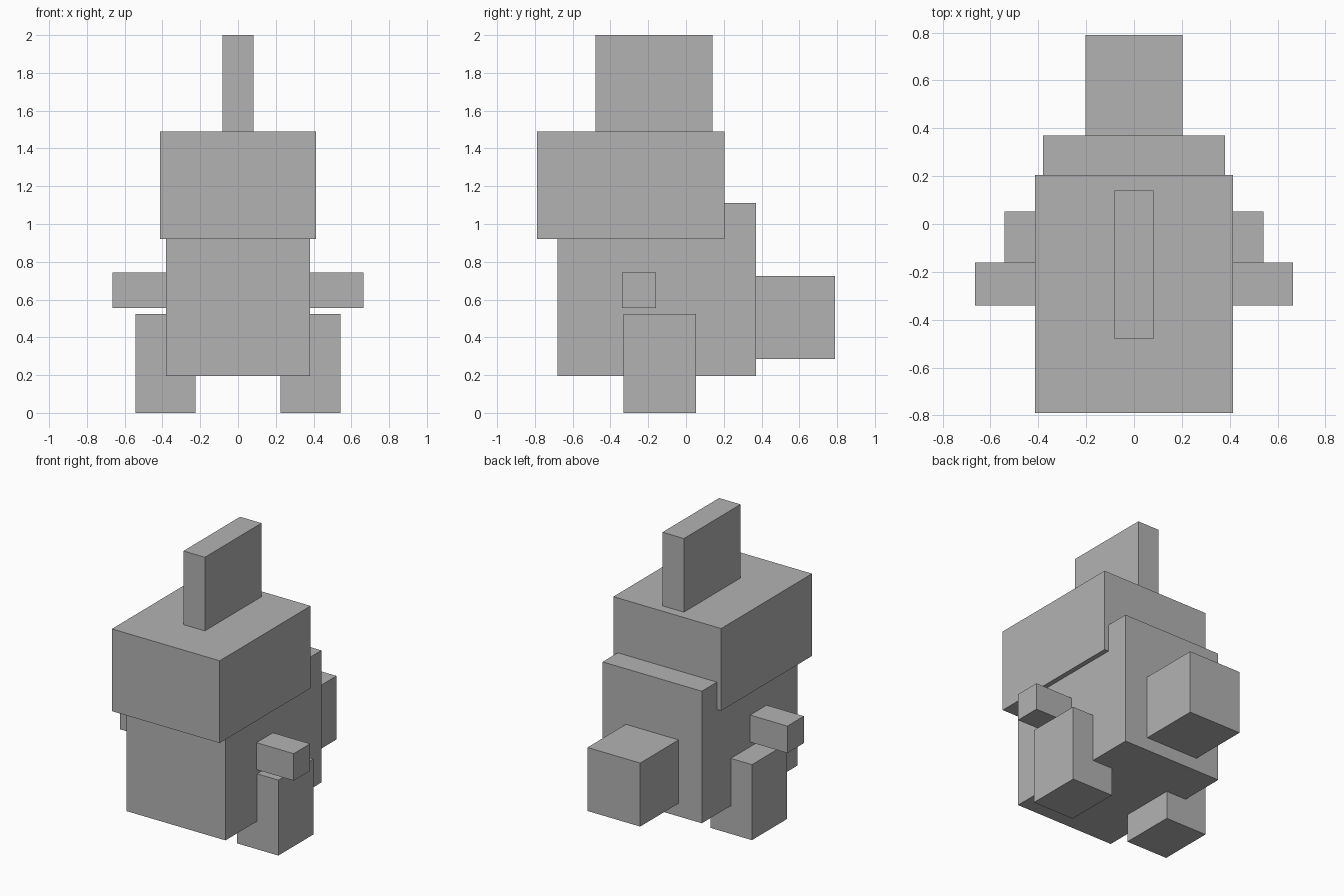
import bpy

cube = bpy.data.objects.get("Cube")
if cube:
    bpy.data.objects.remove(cube, do_unlink=True)

GREY = (0.45, 0.45, 0.45, 1.0)
grey = bpy.data.materials.new("plain grey")
grey.use_nodes = True
grey.diffuse_color = GREY
grey.node_tree.nodes["Principled BSDF"].inputs["Base Color"].default_value = GREY


def block(name, x, y, z):
    """Axis-aligned block from its (min, max) extent on each axis."""
    spans = (x, y, z)
    bpy.ops.mesh.primitive_cube_add(size=1, location=[(a + b) / 2 for a, b in spans])
    obj = bpy.context.object
    obj.name = name
    obj.scale = [b - a for a, b in spans]
    bpy.ops.object.transform_apply(location=False, rotation=False, scale=True)
    obj.data.materials.append(grey)
    return obj


# Central parts
block("body", (-0.38, 0.38), (-0.68, 0.37), (0.195, 1.11))
block("head", (-0.413, 0.413), (-0.79, 0.205), (0.92, 1.49))
block("crest", (-0.082, 0.082), (-0.48, 0.14), (1.48, 2.0))
block("tail", (-0.202, 0.202), (0.36, 0.79), (0.285, 0.725))

# Paired limbs
for side, s in (("left", 1), ("right", -1)):
    def mirrored(a, b):
        return tuple(sorted((s * a, s * b)))
    block(side + "_arm", mirrored(0.36, 0.665), (-0.34, -0.16), (0.555, 0.742))
    block(side + "_leg", mirrored(0.225, 0.542), (-0.332, 0.052), (0.0, 0.523))
